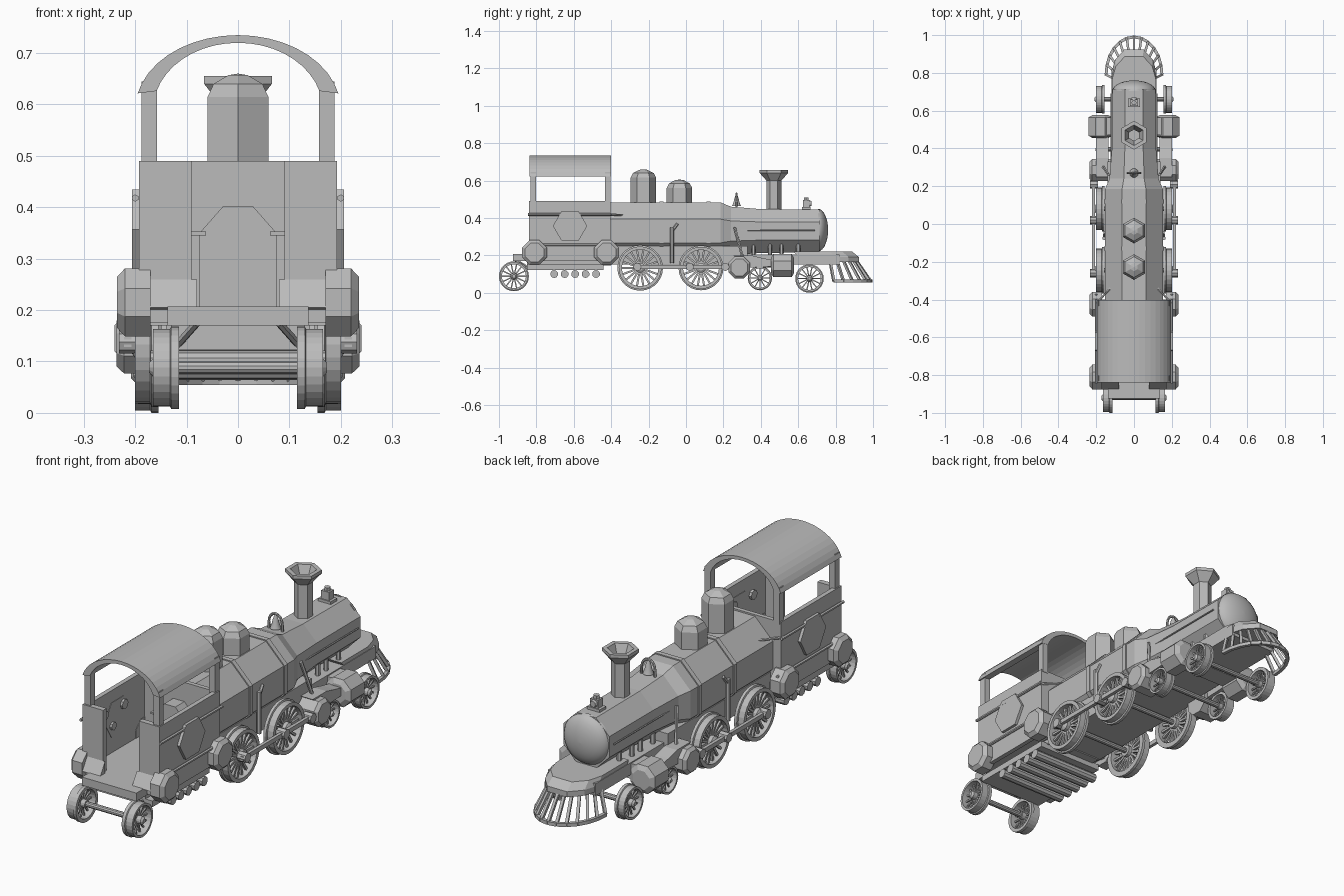
import bpy, bmesh, math
from mathutils import Vector

if "Cube" in bpy.data.objects:
    bpy.data.objects.remove(bpy.data.objects["Cube"])

grey = bpy.data.materials.new("plain grey")
grey.diffuse_color = (0.5, 0.5, 0.5, 1)
grey.use_nodes = True
grey.node_tree.nodes["Principled BSDF"].inputs["Base Color"].default_value = grey.diffuse_color
parts = {}
TAU = math.tau


def emit(name, verts, faces, mirror=False):
    bm = parts.setdefault(name, bmesh.new())
    for s in ((1, -1) if mirror else (1,)):
        vs = [bm.verts.new((s * v[0], v[1], v[2])) for v in verts]
        for f in faces:
            bm.faces.new([vs[i] for i in f])


def prism(name, pts, axis, a, b, mirror=False, shrink=1.0):
    """Extrude a 2D outline along an axis; shrink scales the end outline."""
    put = {'x': lambda p, t: (t, p[0], p[1]), 'y': lambda p, t: (p[0], t, p[1]),
           'z': lambda p, t: (p[0], p[1], t)}[axis]
    n = len(pts)
    v = [put(p, a) for p in pts] + [put((p[0] * shrink, p[1] * shrink), b) for p in pts]
    f = [(i, (i + 1) % n, n + (i + 1) % n, n + i) for i in range(n)]
    emit(name, v, f + [tuple(range(n))[::-1], tuple(range(n, 2 * n))], mirror)


def box(name, x, y, z, mirror=False):
    prism(name, [(x[0], y[0]), (x[1], y[0]), (x[1], y[1]), (x[0], y[1])], 'z', z[0], z[1], mirror)


def lathe(name, prof, n, loc, axis='z', rot=0.0, mirror=False, ring=False):
    """Revolve (radius, offset) pairs; ring closes the profile on itself."""
    v = []
    for r, t in prof:
        for i in range(n):
            a = rot + TAU * i / n
            c, s = r * math.cos(a), r * math.sin(a)
            d = {'x': (t, c, s), 'y': (c, t, s), 'z': (c, s, t)}[axis]
            v.append([loc[k] + d[k] for k in range(3)])
    m = len(prof)
    f = [(j * n + i, j * n + (i + 1) % n, (j + 1) % m * n + (i + 1) % n, (j + 1) % m * n + i)
         for j in range(m if ring else m - 1) for i in range(n)]
    if not ring:
        f += [tuple(range(n))[::-1], tuple(range((m - 1) * n, m * n))]
    emit(name, v, f, mirror)


def beam(name, p, q, r, n=6, mirror=False):
    p, q = Vector(p), Vector(q)
    turn = (q - p).to_track_quat('Z', 'Y')
    v = [e + turn @ Vector((r * math.cos(TAU * (i + .5) / n), r * math.sin(TAU * (i + .5) / n), 0))
         for e in (p, q) for i in range(n)]
    f = [(i, (i + 1) % n, n + (i + 1) % n, n + i) for i in range(n)]
    emit(name, v, f + [tuple(range(n))[::-1], tuple(range(n, 2 * n))], mirror)


def wheel(name, y, z, r, x0, x1, spokes):
    w = x1 - x0
    mid = (x0 + x1) / 2
    prof = [(r * .8, x0), (r, x0), (r, x0 + w * .3), (r * .94, x0 + w * .35), (r * .94, x1), (r * .8, x1)]
    lathe(name, prof, 28, (0, y, z), 'x', mirror=True, ring=True)
    lathe(name, [(r * .22, x0), (r * .22, x1), (r * .12, x1 + .008)], 12, (0, y, z), 'x', mirror=True)
    for i in range(spokes):
        a = TAU * i / spokes
        c, s = math.cos(a), math.sin(a)
        beam(name, (mid, y + c * r * .18, z + s * r * .18), (mid, y + c * r * .84, z + s * r * .84), r * .06, 4, True)
    beam("axles", (-mid, y, z), (mid, y, z), .012, 10)


# boiler, bands and smokebox front
O = math.pi / 8
K = 1 / math.cos(O)
lathe("boiler", [(.153 * K, -.41), (.153 * K, .185), (.130 * K, .24), (.117 * K, .40), (.115 * K, .715)],
      8, (0, 0, .33), 'y', O)
for y in (-.13, .12):
    lathe("boiler_bands", [(.158 * K, y - .011), (.158 * K, y + .011)], 8, (0, 0, .33), 'y', O)
lathe("smokebox_front", [(.114 * math.cos(a), .705 + .055 * math.sin(a)) for a in
      [math.pi / 2 * i / 7 for i in range(7)] + [1.56]], 28, (0, 0, .335), 'y')
beam("hand_rails", (.122, .26, .335), (.122, .69, .335), .004, 6, True)

# domes and chimney
H = math.pi / 6
lathe("sand_dome", [(.068, .44), (.068, .615), (.055, .64), (.022, .657), (.001, .66)], 6, (0, -.228, 0), rot=H)
lathe("steam_dome", [(.068, .44), (.068, .56), (.055, .585), (.022, .602), (.001, .605)], 6, (0, -.035, 0), rot=H)
lathe("chimney", [(.04, .42), (.04, .60), (.076, .64), (.076, .655), (.055, .655), (.03, .60), (.03, .55)],
      6, (0, .47, 0), rot=H)

# bell and lamp
for a in range(8):
    p, q = math.pi * a / 8, math.pi * (a + 1) / 8
    beam("bell_frame", (.034 * math.cos(p), .27, .485 + .045 * math.sin(p)),
         (.034 * math.cos(q), .27, .485 + .045 * math.sin(q)), .006)
beam("bell_frame", (.034, .27, .43), (.034, .27, .488), .006, 6, True)
lathe("bell", [(.024, .465), (.016, .485), (.012, .505), (.004, .525)], 10, (0, .27, 0))
box("lamp", (-.032, .032), (.62, .665), (.445, .458))
box("lamp", (-.02, .02), (.625, .66), (.458, .495))
lathe("lamp", [(.014, .495), (.014, .51)], 6, (0, .642, 0))
lathe("lamp", [(.017, .66), (.014, .67)], 10, (0, 0, .477), 'y')

# cab
box("cab_sides", (.172, .193), (-.835, -.405), (.17, .49), True)
box("cab_rear_panels", (.09, .193), (-.84, -.815), (.20, .49), True)
prism("cab_rear_panels", [(-.84, .20), (-.875, .205), (-.84, .26)], 'x', .08, .18, True)
box("cab_front_wall", (-.19, .19), (-.425, -.405), (.17, .49))
for y in (-.832, -.433):
    box("cab_posts", (.158, .188), (y, y + .03), (.48, .645), True)
arch = [math.pi * (.07 + .86 * i / 18) for i in range(19)]
inner = [math.pi * (.09 + .82 * i / 18) for i in range(19)]
prism("cab_roof", [(.2 * math.cos(a), .59 + .145 * math.sin(a)) for a in arch] +
      [(.165 * math.cos(a), .59 + .13 * math.sin(a)) for a in reversed(inner)], 'y', -.838, -.402)
prism("cab_side_hexagons", [(-.62 + .092 * math.cos(TAU * i / 6), .357 + .09 * math.sin(TAU * i / 6))
      for i in range(6)], 'x', .17, .206, True)
beam("cab_rails", (.2, -.845, .418), (.2, -.40, .418), .007, 6, True)
beam("cab_rails", (.2, -.845, .256), (.2, -.37, .256), .007, 6, True)
beam("cab_rails", (.2, -.42, .418), (.12, -.335, .415), .006, 6, True)
prism("firebox_door_end", [(-.075, .2), (.075, .2), (.075, .35), (.028, .403), (-.028, .403), (-.075, .35)],
      'y', -.49, -.42)
box("firebox_handles", (.062, .09), (-.50, -.47), (.345, .353), True)
for y, z, r in ((-.72, .40, .022), (-.66, .33, .018), (-.58, .40, .022)):
    lathe("gauges", [(r, .16), (r, .173)], 8, (0, y, z), 'x', mirror=True)

# floor and rear platform
box("floor", (-.137, .137), (-.925, -.40), (.17, .207))
box("floor", (-.185, .185), (-.85, -.40), (.175, .207))
box("under_cab_frame", (-.165, .165), (-.85, -.44), (.122, .15))
box("under_cab_frame", (-.13, .13), (-.85, -.40), (.145, .18))
beam("platform_braces", (.12, -.84, .13), (.08, -.91, .175), .008, 6, True)

# octagonal side tanks on the cab
for y in (-.81, -.425):
    lathe("side_tanks", [(.066 * K, .17), (.066 * K, .22), (.05 * K, .235)], 8, (0, y, .215), 'x', O, True)

# cross pipes below the cab
for i in range(5):
    beam("cross_pipes", (-.17, -.705 + .056 * i, .10), (.17, -.705 + .056 * i, .10), .021, 10)

# main frame
box("main_frame", (-.14, .14), (-.42, .33), (.15, .25))
box("front_frame", (-.12, .12), (.30, .82), (.15, .205))
for y in (.36, .45, .51, .60):
    beam("boiler_stays", (.085, y, .19), (.085, y, .26), .011, 6, True)
beam("side_pipes", (.135, .26, .35), (.165, .305, .18), .008, 6, True)
beam("side_pipes", (.158, -.075, .35), (.158, -.075, .16), .011, 6, True)
beam("side_pipes", (.158, -.075, .33), (.155, -.045, .37), .008, 6, True)

# wheels
wheel("rear_wheels", -.92, .088, .08, .115, .165, 14)
wheel("rear_driving_wheels", -.245, .133, .122, .155, .2, 18)
wheel("front_driving_wheels", .08, .133, .12, .155, .2, 18)
wheel("small_truck_wheels", .395, .078, .065, .15, .195, 12)
wheel("front_truck_wheels", .66, .076, .076, .155, .2, 14)

# rods, crank pins and steam cylinders
box("coupling_rods", (.207, .222), (-.28, .30), (.128, .148), True)
for y in (-.26, .02, .21):
    lathe("crank_pins", [(.022, .19), (.022, .232)], 8, (0, y, .138), 'x', mirror=True)
lathe("slide_housings", [(.058 * K, .12), (.058 * K, .222), (.045 * K, .236)], 8, (0, .285, .135), 'x', O, True)
prism("slide_housings", [(.25, .20), (.35, .20), (.41, .185), (.46, .175), (.46, .14), (.34, .135)], 'x', .135, .2, True)
lathe("steam_cylinders", [(.045, .455), (.062 * K, .467), (.062 * K, .565), (.045, .577)],
      8, (.178, 0, .145), 'y', O, True)
beam("piston_rods", (.178, .30, .145), (.178, .46, .145), .012, 8, True)
box("cylinder_saddle", (-.15, .15), (.47, .565), (.13, .2))

# front deck
half = [(.12, .60), (.12, .80), (.10, .87), (.05, .925)]
deck = half + [(-x, y) for x, y in reversed(half)]
prism("front_deck", deck, 'z', .165, .19)
prism("front_deck", [(x, y) for x, y in deck], 'z', .19, .22, shrink=.96)

# cowcatcher with radial bars
N = 12
low, top = [], []
for i in range(N + 1):
    a = math.pi * i / N
    c, s = math.cos(a), math.sin(a)
    low.append((.148 * c, .79 + .2 * s, .062))
    top.append((.108 * c, .77 + .145 * s, .17))
for i in range(N):
    beam("cowcatcher_ring", low[i], low[i + 1], .011, 4)
for p, q in zip(low, top):
    beam("cowcatcher_bars", p, q, .009, 4)

# build the objects
for name, bm in parts.items():
    bmesh.ops.recalc_face_normals(bm, faces=bm.faces)
    me = bpy.data.meshes.new(name)
    bm.to_mesh(me)
    bm.free()
    me.materials.append(grey)
    if name in ("smokebox_front", "axles", "cross_pipes", "bell"):
        me.shade_smooth()
        me.set_sharp_from_angle(angle=math.radians(35))
    bpy.context.collection.objects.link(bpy.data.objects.new(name, me))
